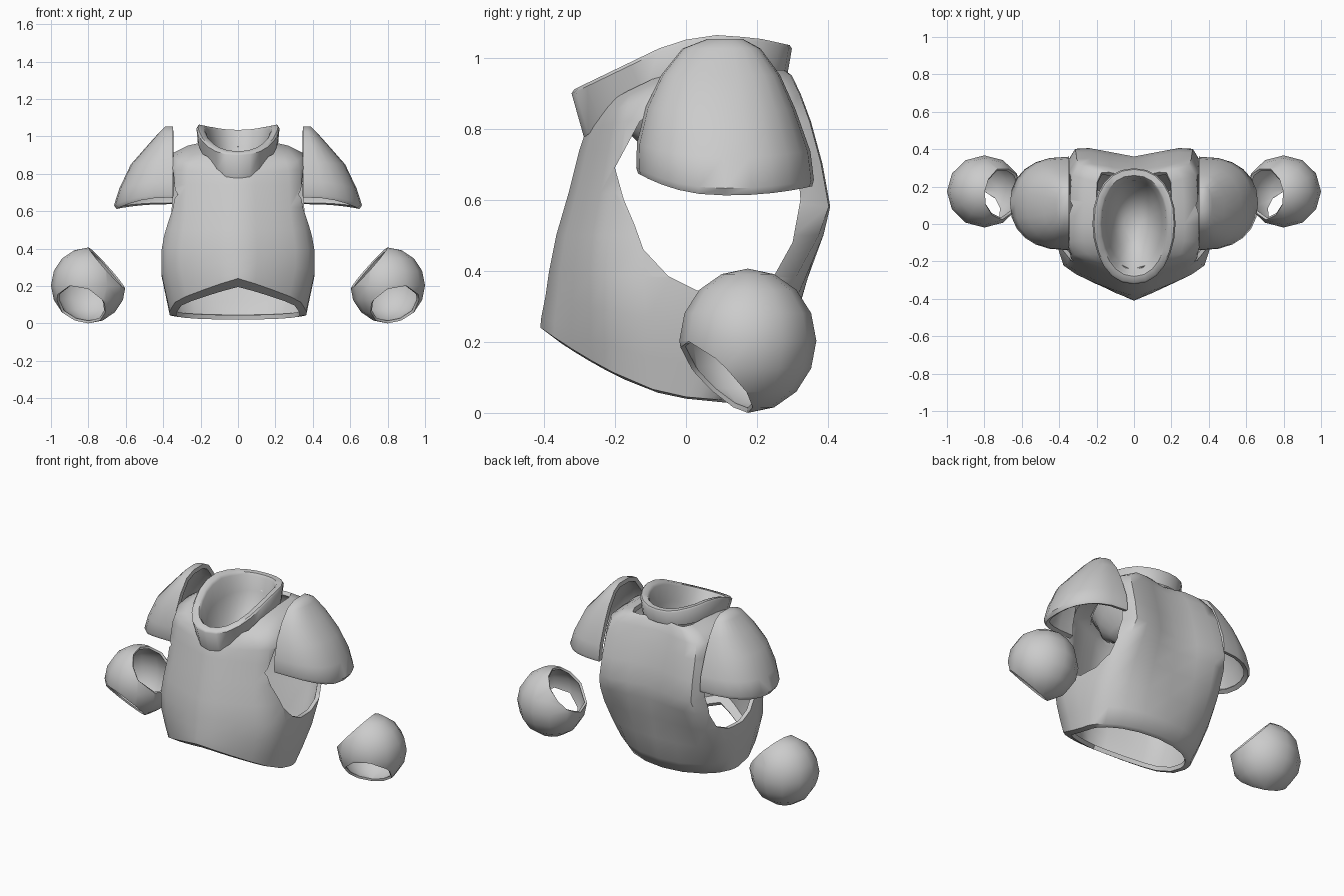
import bpy, bmesh, math
from mathutils import Vector

if "Cube" in bpy.data.objects:
    bpy.data.objects.remove(bpy.data.objects["Cube"])

steel = bpy.data.materials.new("plain grey steel")
steel.diffuse_color = (0.6, 0.6, 0.6, 1)
steel.use_nodes = True
steel.node_tree.nodes["Principled BSDF"].inputs["Base Color"].default_value = steel.diffuse_color


def lerp_table(table, t):
    """Piecewise linear lookup in (key, value) pairs."""
    if t <= table[0][0]:
        return table[0][1]
    for (a, va), (b, vb) in zip(table, table[1:]):
        if t <= b:
            return va + (vb - va) * (t - a) / (b - a)
    return table[-1][1]


def finish(name, bm, mods=(), angle=50):
    """Turn a bmesh into an object, apply its modifiers and shade it."""
    bmesh.ops.recalc_face_normals(bm, faces=bm.faces)
    mesh = bpy.data.meshes.new(name)
    bm.to_mesh(mesh)
    bm.free()
    obj = bpy.data.objects.new(name, mesh)
    bpy.context.collection.objects.link(obj)
    mesh.materials.append(steel)
    bpy.ops.object.select_all(action='DESELECT')
    obj.select_set(True)
    bpy.context.view_layer.objects.active = obj
    for kind, props in mods:
        mod = obj.modifiers.new(kind.lower(), kind)
        for key, value in props.items():
            setattr(mod, key, value)
        bpy.ops.object.modifier_apply(modifier=mod.name)
    bpy.ops.object.shade_smooth_by_angle(angle=math.radians(angle))
    return obj


def loft(rings, around=True):
    """Skin a list of equally long point rows."""
    bm = bmesh.new()
    rows = [[bm.verts.new(p) for p in ring] for ring in rings]
    n = len(rows[0])
    for a, b in zip(rows, rows[1:]):
        for i in range(n if around else n - 1):
            j = (i + 1) % n
            bm.faces.new((a[i], a[j], b[j], b[i]))
    return bm, rows


mirror = ('MIRROR', dict(use_axis=(True, False, False), use_mirror_merge=False))

# Arm opening cutters, an outline in y and z pushed in from each side
hole = [(-.2, .69), (-.175, .6), (-.145, .53), (-.12, .46), (-.05, .385), (.03, .345),
        (.15, .345), (.25, .39), (.3, .48), (.322, .6), (.31, .75), (.25, .87),
        (.1, .915), (-.03, .895), (-.13, .82)]
bm, ends = loft([[(x, y, z) for y, z in hole] for x in (.27, 1)])
for end in ends:
    bm.faces.new(end)
cutter = finish("arm_opening_cutter", bm, [mirror])
cutter.hide_render = True

# Breastplate: keeled front, grooved back, slanted lower rim
section = [(0, 1), (.25, .93), (.5, .84), (.75, .73), (.92, .61), (1, .35), (1, 0),
           (.99, -.4), (.96, -.8), (.85, -.98), (.65, -.99), (.35, -.94), (0, -.88)]
section += [(-x, f) for x, f in section[-2:0:-1]]
# half width, front y, back y, height at front, side and back, roundness
levels = [(.33, -.35, .2, .195, .04, .02, 1),
          (.365, -.41, .23, .24, .045, .025, 1), (.385, -.407, .28, .27, .14, .1, .8),
          (.41, -.395, .32, .33, .26, .24, .55), (.41, -.385, .365, .4, .38, .38, .3),
          (.39, -.365, .4, .5, .5, .5, .1), (.37, -.33, .41, .62, .62, .58, 0),
          (.365, -.3, .388, .74, .74, .7, 0), (.36, -.28, .355, .8, .84, .82, 0),
          (.345, -.268, .325, .82, .912, .9, 0), (.27, -.262, .3, .835, .95, .95, 0),
          (.205, -.27, .28, .84, .965, .965, 0)]


def body_point(x, f, w, front, back, zf, zs, zb, r):
    if f > 0:
        f = f ** (1 + .4 * r)
        return w * x, f * front, zs + (zf - zs) * f ** 1.5
    f = -f * (1 - r) + r * math.sqrt(1 - x * x) * (f < 0)
    return w * x, f * back, zs + (zb - zs) * f


bm, _ = loft([[body_point(x, f, *level) for x, f in section] for level in levels])
finish("breastplate", bm, [
    ('SOLIDIFY', dict(thickness=.025, offset=-1)),
    ('BOOLEAN', dict(object=cutter, operation='DIFFERENCE', solver='EXACT'))])
bpy.data.objects.remove(cutter)

# Collar: thick egg-shaped band, low at the front, with a hollow bowl inside
rim = [(-.32, .905), (-.05, 1.035), (.06, 1.062), (.2, 1.052), (.3, 1.03)]
base = [(-.285, .775), (-.2, .85), (-.08, .92), (.1, .95), (.3, .95)]


def egg(w, front, back, table, drop=0, point=1.05):
    ring = []
    for i in range(24):
        a = 2 * math.pi * i / 24
        s, c = math.sin(a), math.cos(a)
        x = w * math.copysign(abs(s) ** .9, s)
        y = front * abs(c) ** point if c > 0 else back * abs(c) ** .9
        ring.append((x, y, lerp_table(table, y) - drop))
    return ring


bm, rows = loft([egg(.212, -.287, .285, base, 0, 1.25), egg(.222, -.322, .298, rim, .006),
                 egg(.214, -.314, .292, rim, -.003), egg(.182, -.28, .26, rim, .004),
                 egg(.172, -.268, .25, rim, .02), egg(.15, -.225, .232, base, .01),
                 egg(.11, -.165, .16, [(0, .79)]), egg(.05, -.1, .06, [(0, .73)])])
bm.faces.new(rows[-1])
finish("collar", bm)

# Shoulder guards: half domes open below and towards the body
rows = []
for rx, front, back, z in [(.295, -.135, .355, .612), (.308, -.14, .36, .632),
                           (.28, -.138, .35, .72), (.218, -.113, .308, .85),
                           (.13, -.07, .265, .95), (.063, -.01, .21, 1.025),
                           (.035, .06, .16, 1.052)]:
    mid, half = (front + back) / 2, (back - front) / 2
    row = []
    for i in range(13):
        a = math.pi * i / 12
        c = math.cos(a)
        lift = (.06 if c > 0 else .025) * c * c * max(0, (.9 - z) / .28)
        row.append((.355 + rx * math.sin(a) ** .85 if 0 < i < 12 else .347,
                    mid - half * math.copysign(abs(c) ** .9, c), z + lift))
    rows.append(row)
bm, top = loft(rows, around=False)
bm.faces.new(top[-1])
finish("shoulder_guards", bm, [('SOLIDIFY', dict(thickness=.027, offset=-1)), mirror])

# Elbow guards: hollow balls sliced by an upper arm and a forearm opening
centre = Vector((.8, .174, .203))
bm = bmesh.new()
bmesh.ops.create_uvsphere(bm, u_segments=12, v_segments=8, radius=.203)
bmesh.ops.scale(bm, vec=(.985, .95, 1), verts=bm.verts)
bmesh.ops.translate(bm, verts=bm.verts, vec=centre)
for normal, dist in [((-.74, -.08, .66), .136), ((.27, -.67, -.69), .14)]:
    n = Vector(normal).normalized()
    bmesh.ops.bisect_plane(bm, geom=bm.verts[:] + bm.edges[:] + bm.faces[:],
                           plane_co=centre + n * dist, plane_no=n, clear_outer=True)
finish("elbow_guards", bm, [('SOLIDIFY', dict(thickness=.014, offset=-1)), mirror])
